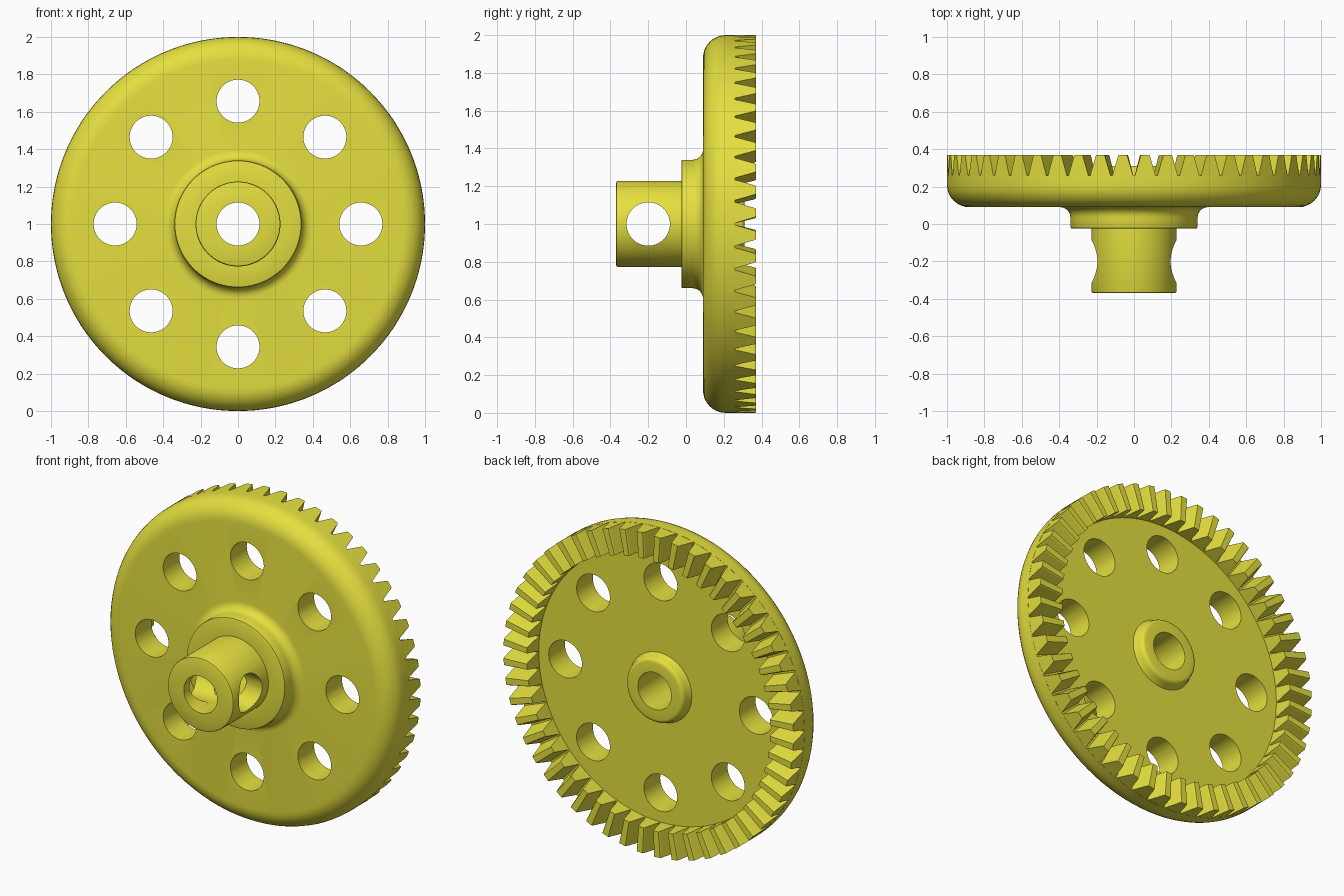
import bpy, bmesh
from math import sin, cos, pi, radians
from mathutils import Matrix

if "Cube" in bpy.data.objects:
    bpy.data.objects.remove(bpy.data.objects["Cube"])

SEGS = 104
TEETH = 52

yellow = bpy.data.materials.new("yellow")
yellow.diffuse_color = (0.78, 0.74, 0.05, 1)
yellow.use_nodes = True
yellow.node_tree.nodes["Principled BSDF"].inputs["Base Color"].default_value = yellow.diffuse_color


def finish(name, bm):
    bmesh.ops.recalc_face_normals(bm, faces=bm.faces)
    mesh = bpy.data.meshes.new(name)
    bm.to_mesh(mesh)
    bm.free()
    obj = bpy.data.objects.new(name, mesh)
    bpy.context.collection.objects.link(obj)
    mesh.materials.append(yellow)
    return obj


def polar(r, y, a):
    return (r * cos(a), y, 1 + r * sin(a))


def arc(r, y, rad, a0, a1, n=6):
    """Rounded corner of a profile, angles in degrees."""
    return [(r + rad * cos(radians(a0 + (a1 - a0) * i / n)),
             y + rad * sin(radians(a0 + (a1 - a0) * i / n))) for i in range(n + 1)]


def smooth(obj):
    bpy.ops.object.select_all(action='DESELECT')
    obj.select_set(True)
    bpy.context.view_layer.objects.active = obj
    bpy.ops.object.shade_smooth_by_angle(angle=radians(30))


# Wheel body: shaft collar, flange, rounded disc and rear boss in one lathed profile
profile = [(0.115, -0.37)]
profile += arc(0.217, -0.36, 0.01, -90, 0, 2)
profile += [(0.227, -0.025)]
profile += arc(0.33, -0.015, 0.01, -90, 0, 2)
profile += arc(0.395, 0.035, 0.055, 180, 90)
profile += arc(0.88, 0.21, 0.12, -90, 0, 8)
profile += [(1.0, 0.26), (0.84, 0.26), (0.84, 0.25), (0.215, 0.25)]
profile += arc(0.175, 0.285, 0.025, 0, 90, 4)
profile += [(0.115, 0.31)]

bm = bmesh.new()
rings = [[bm.verts.new(polar(r, y, 2 * pi * i / SEGS)) for r, y in profile]
         for i in range(SEGS)]
count = len(profile)
for i in range(SEGS):
    a, b = rings[i], rings[(i + 1) % SEGS]
    for j in range(count):
        k = (j + 1) % count
        bm.faces.new((a[j], b[j], b[k], a[k]))
body = finish("gear_body", bm)

# Cutters: eight holes in the disc and one cross hole in the shaft
bm = bmesh.new()


def add_cutter(matrix, depth):
    bmesh.ops.create_cone(bm, cap_ends=True, segments=40, radius1=0.115,
                          radius2=0.115, depth=depth, matrix=matrix)


for i in range(8):
    add_cutter(Matrix.Translation(polar(0.657, 0.17, i * pi / 4))
               @ Matrix.Rotation(pi / 2, 4, 'X'), 0.4)
add_cutter(Matrix.Translation((0, -0.2, 1)) @ Matrix.Rotation(pi / 2, 4, 'Y'), 0.8)
cutter = finish("hole_cutter", bm)
cutter.hide_render = True

mod = body.modifiers.new("holes", 'BOOLEAN')
mod.operation = 'DIFFERENCE'
mod.solver = 'EXACT'
mod.object = cutter
bpy.context.view_layer.objects.active = body
bpy.ops.object.modifier_apply(modifier=mod.name)
bpy.data.objects.remove(cutter)
smooth(body)

# Crown teeth: tapered wedges standing on the rear of the rim
bm = bmesh.new()
pitch = 2 * pi / TEETH
for i in range(TEETH):
    mid = (i + 0.5) * pitch
    section = [(-0.46, 0.258), (-0.21, 0.362), (-0.17, 0.37),
               (0.17, 0.37), (0.21, 0.362), (0.46, 0.258)]
    inner = [bm.verts.new(polar(0.84, y, mid + t * pitch)) for t, y in section]
    outer = [bm.verts.new(polar(1.0, y, mid + t * pitch)) for t, y in section]
    bm.faces.new(inner)
    bm.faces.new(outer[::-1])
    for j in range(6):
        k = (j + 1) % 6
        bm.faces.new((inner[j], outer[j], outer[k], inner[k]))
finish("crown_teeth", bm)
